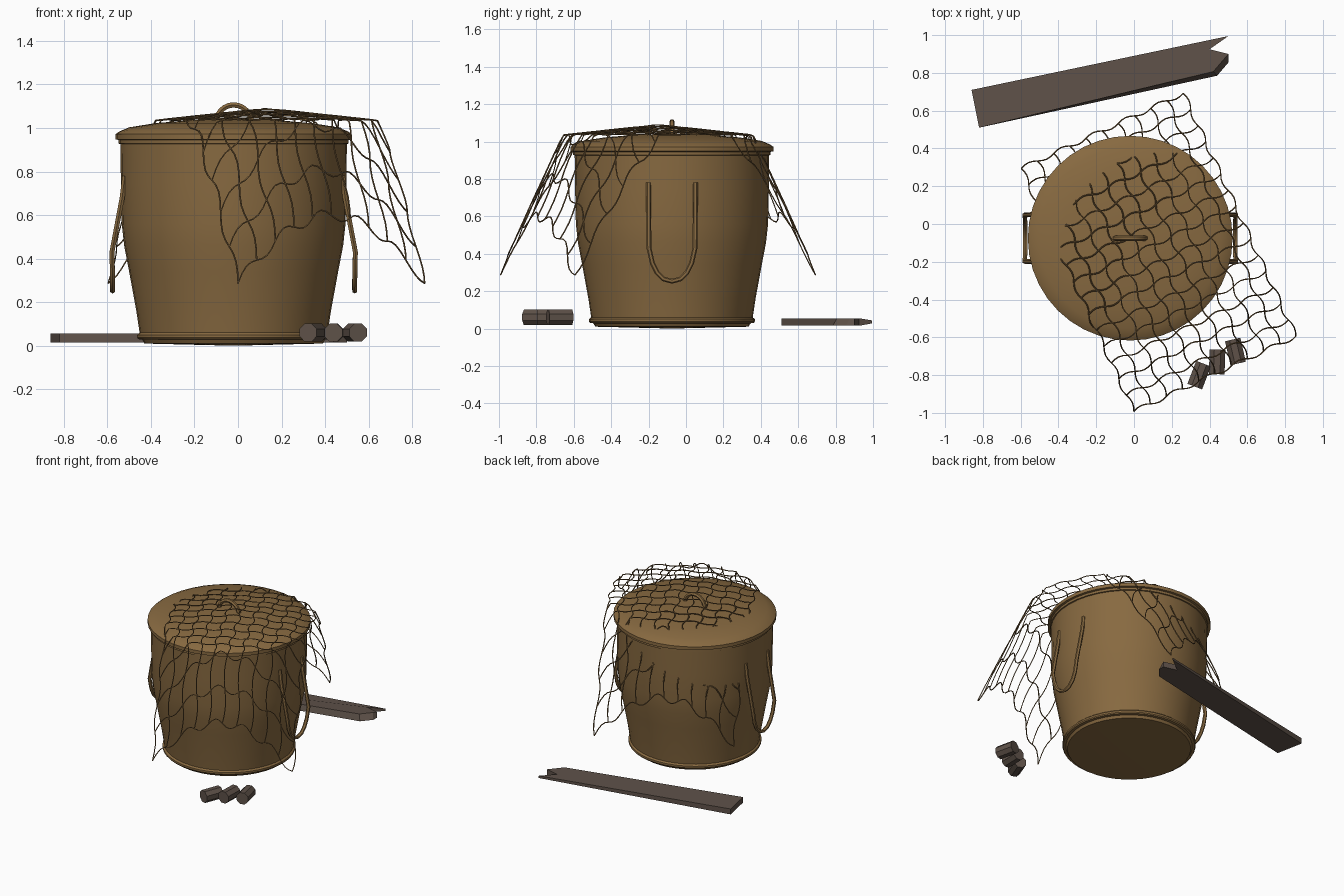
import bpy
import bmesh
from math import sin, cos, pi, hypot, radians
from mathutils import Vector, Matrix

if "Cube" in bpy.data.objects:
    bpy.data.objects.remove(bpy.data.objects["Cube"], do_unlink=True)


def make_material(name, rgb):
    mat = bpy.data.materials.new(name)
    mat.use_nodes = True
    mat.diffuse_color = (*rgb, 1)
    mat.node_tree.nodes["Principled BSDF"].inputs["Base Color"].default_value = (*rgb, 1)
    return mat


BRASS = make_material("aged brass", (0.245, 0.143, 0.052))
WOOD = make_material("weathered wood", (0.112, 0.083, 0.066))
ROPE = make_material("brown rope", (0.19, 0.112, 0.043))

POT = Vector((-0.02, -0.075, 0))


def add_object(name, data, mat, smooth=False):
    data.materials.append(mat)
    obj = bpy.data.objects.new(name, data)
    bpy.context.collection.objects.link(obj)
    bpy.ops.object.select_all(action="DESELECT")
    obj.select_set(True)
    bpy.context.view_layer.objects.active = obj
    if obj.type == "CURVE":
        bpy.ops.object.convert(target="MESH")
    if smooth:
        bpy.ops.object.shade_smooth_by_angle(angle=radians(35))


def mesh_from(bm, name, mat, smooth=False):
    bmesh.ops.recalc_face_normals(bm, faces=bm.faces)
    mesh = bpy.data.meshes.new(name)
    bm.to_mesh(mesh)
    bm.free()
    add_object(name, mesh, mat, smooth)


def lathe(name, profile, mat, steps=40):
    """Spin a (radius, height) profile about the pot axis."""
    bm = bmesh.new()
    verts = [bm.verts.new((r, 0, z)) for r, z in profile]
    edges = [bm.edges.new(pair) for pair in zip(verts, verts[1:])]
    bmesh.ops.spin(bm, geom=verts + edges, axis=(0, 0, 1), cent=(0, 0, 0),
                   angle=2 * pi, steps=steps)
    bmesh.ops.remove_doubles(bm, verts=bm.verts, dist=0.0005)
    bmesh.ops.translate(bm, verts=bm.verts, vec=POT)
    mesh_from(bm, name, mat, True)


def tubes(name, paths, radius, mat, resolution=0, smooth=False):
    """Round bars following lists of points."""
    curve = bpy.data.curves.new(name, "CURVE")
    curve.dimensions = "3D"
    curve.bevel_depth = radius
    curve.bevel_resolution = resolution
    curve.use_fill_caps = True
    for path in paths:
        spline = curve.splines.new("POLY")
        spline.points.add(len(path) - 1)
        for point, co in zip(spline.points, path):
            point.co = (*co, 1)
    add_object(name, curve, mat, smooth)


# Pot body with tapered base and foot ring
lathe("pot_body", [(0, 0.0), (0.41, 0.01), (0.42, 0.028), (0.438, 0.03), (0.443, 0.037),
                   (0.443, 0.05), (0.432, 0.06), (0.447, 0.16), (0.48, 0.34), (0.503, 0.46),
                   (0.514, 0.56), (0.518, 0.75), (0.52, 0.93)], BRASS)

# Shallow domed lid with a stepped rim
lathe("lid", [(0.515, 0.925), (0.528, 0.928), (0.528, 0.945), (0.542, 0.948), (0.542, 0.972),
              (0.525, 0.984), (0.48, 1.003), (0.36, 1.022), (0.2, 1.036), (0, 1.042)], BRASS)

# Arched lid handle
arch = [POT + Vector((0.082 * cos(a), 0, 1.02 + 0.086 * sin(a)))
        for a in (pi * i / 12 for i in range(13))]
tubes("lid_handle", [arch], 0.014, BRASS, 1, True)

# Hanging handles on both sides, narrowing to a rounded foot
half = [(0.5, 0.125, 0.78), (0.512, 0.125, 0.68), (0.559, 0.123, 0.43), (0.557, 0.105, 0.35),
        (0.556, 0.08, 0.30), (0.556, 0.045, 0.265)]
loop = [(x, -y, z) for x, y, z in half] + [(0.556, 0, 0.253)] + half[::-1]
for side, label in ((1, "left"), (-1, "right")):
    tubes(label + "_handle", [[POT + Vector((side * x, y, z)) for x, y, z in loop]],
          0.013, BRASS, 1, True)

# Fishing net draped over the lid
NET = Vector((0.13, -0.15, 0))
COLS, ROWS, FINE = 10, 15, 4
CELL = 0.0945
WAVE = 0.012
TURN = Matrix.Rotation(radians(24.9), 3, "Z")


def net_point(i, j):
    """Grid position to a rippled point on the draped sheet."""
    u = (i - COLS / 2) * CELL + WAVE * sin(pi * j)
    v = (j - ROWS / 2) * CELL + WAVE * sin(pi * i)
    r = hypot(u, v)
    z = 1.09 - 0.055 * min(r, 0.51) / 0.51
    if r > 0.51:
        z -= 2.19 * (r - 0.51)
    return NET + TURN @ Vector((u, v, z))


strands = [[net_point(i, k / FINE) for k in range(ROWS * FINE + 1)] for i in range(COLS + 1)]
strands += [[net_point(k / FINE, j) for k in range(COLS * FINE + 1)] for j in range(ROWS + 1)]
tubes("net", strands, 0.0037, ROPE)

# Broken plank lying behind the pot
outline = [(-0.86, 0.71), (-0.82, 0.51), (0.44, 0.785), (0.5, 0.855),
           (0.5, 0.90), (0.40, 0.925), (0.5, 0.995)]
bm = bmesh.new()
face = bm.faces.new([bm.verts.new((x, y, 0.015)) for x, y in outline])
top = bmesh.ops.extrude_face_region(bm, geom=[face])["geom"]
bmesh.ops.translate(bm, vec=(0, 0, 0.04),
                    verts=[g for g in top if isinstance(g, bmesh.types.BMVert)])
for vert in bm.verts:
    # The long splinter thins toward its tip, the short one breaks at a slant
    if vert.co.y > 0.95:
        vert.co.z = 0.036 + (vert.co.z - 0.036) * 0.4
    elif vert.co.x > 0.42 and vert.co.y < 0.88 and vert.co.z > 0.03:
        vert.co += Vector((-0.02, 0.022, 0))
mesh_from(bm, "broken_plank", WOOD)

# Three short wooden floats in front
for n, (x, y, angle) in enumerate([(0.345, -0.8, -21), (0.44, -0.73, -2), (0.537, -0.675, 13)]):
    bm = bmesh.new()
    bmesh.ops.create_cone(bm, cap_ends=True, segments=8, radius1=0.045, radius2=0.045, depth=0.13)
    place = (Matrix.Translation((x, y, 0.06)) @ Matrix.Rotation(radians(angle), 4, "Z")
             @ Matrix.Rotation(pi / 2, 4, "X") @ Matrix.Rotation(pi / 8, 4, "Z"))
    bmesh.ops.transform(bm, matrix=place, verts=bm.verts)
    mesh_from(bm, "float_%d" % (n + 1), WOOD)
